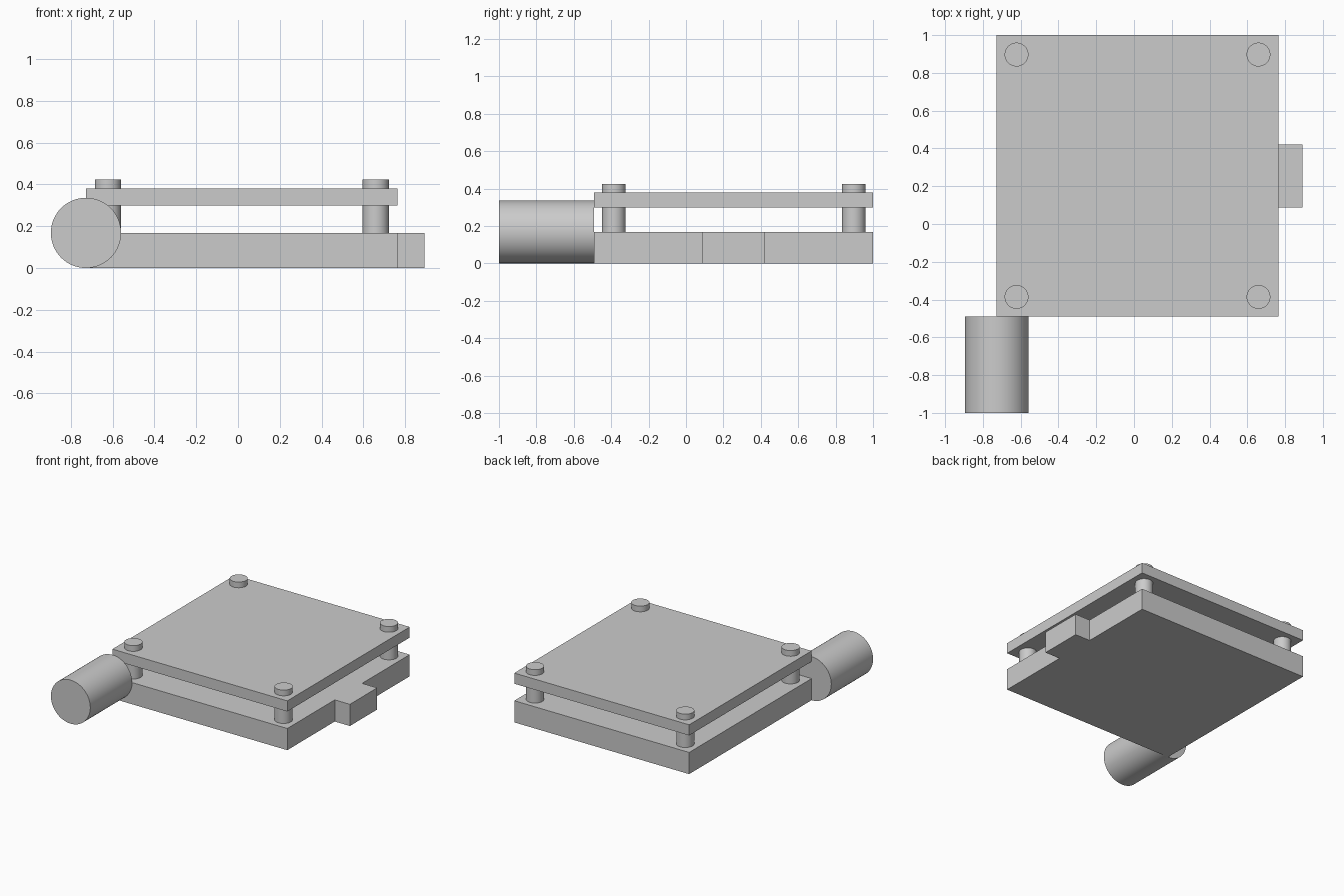
import bpy
import math

cube = bpy.data.objects.get("Cube")
if cube:
    bpy.data.objects.remove(cube, do_unlink=True)

GREY = (0.6, 0.6, 0.6, 1)
grey = bpy.data.materials.new("plain grey")
grey.use_nodes = True
grey.diffuse_color = GREY
grey.node_tree.nodes["Principled BSDF"].inputs["Base Color"].default_value = GREY


def box(name, low, high):
    """Box spanning two opposite corners."""
    centre = [(a + b) / 2 for a, b in zip(low, high)]
    bpy.ops.mesh.primitive_cube_add(size=1, location=centre)
    obj = bpy.context.object
    obj.name = name
    obj.scale = [b - a for a, b in zip(low, high)]
    bpy.ops.object.transform_apply(location=False, rotation=False, scale=True)
    obj.data.materials.append(grey)


def rod(name, radius, length, centre, tilt=0):
    """Smooth cylinder with crisp rims."""
    bpy.ops.mesh.primitive_cylinder_add(
        vertices=64, radius=radius, depth=length, location=centre, rotation=(tilt, 0, 0))
    obj = bpy.context.object
    obj.name = name
    obj.data.materials.append(grey)
    bpy.ops.object.shade_smooth_by_angle(angle=math.radians(30))


LEFT, RIGHT, FRONT, BACK = -0.727, 0.764, -0.491, 1.0
BASE_TOP, POST_TOP = 0.167, 0.424

# Base slab, its side tab and the raised plate
box("base_slab", (LEFT, FRONT, 0), (RIGHT, BACK, BASE_TOP))
box("side_tab", (RIGHT, 0.087, 0), (0.893, 0.42, BASE_TOP))
box("top_plate", (LEFT, FRONT, 0.298), (RIGHT, BACK, 0.38))

# Corner posts passing through the plate
for side, x in (("right", -0.622), ("left", 0.659)):
    for end, y in (("front", -0.386), ("back", 0.897)):
        rod(f"{end}_{side}_post", 0.063, POST_TOP - BASE_TOP,
            (x, y, (POST_TOP + BASE_TOP) / 2))

# Horizontal cylinder at the front corner
rod("front_cylinder", 0.168, 1 + FRONT, (LEFT, (FRONT - 1) / 2, 0.168), math.pi / 2)
